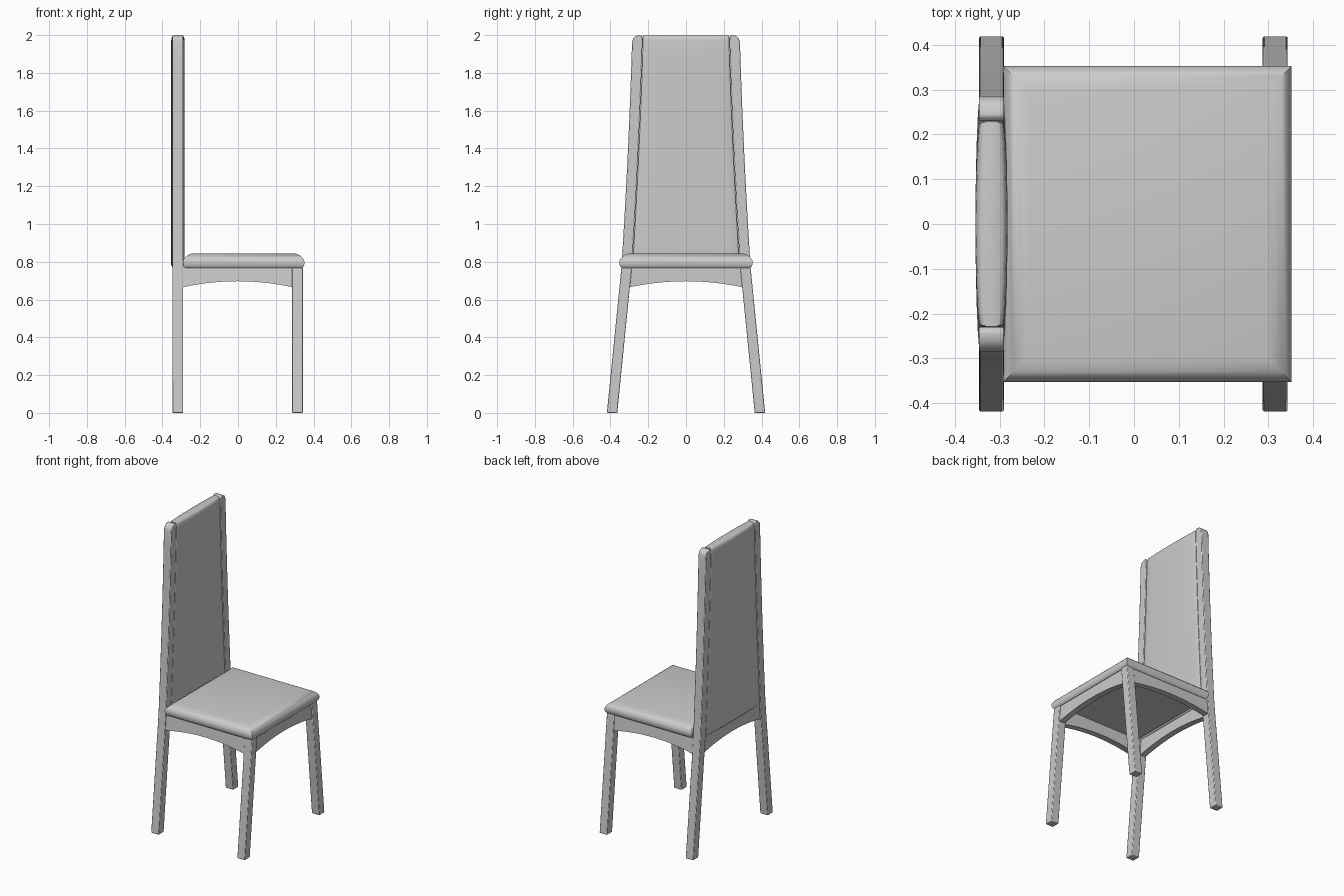
import bpy, bmesh, math

if "Cube" in bpy.data.objects:
    bpy.data.objects.remove(bpy.data.objects["Cube"])


def make(name, verts, faces, bevel=0.0, mirror=False, angle=35):
    me = bpy.data.meshes.new(name)
    me.from_pydata(verts, [], faces)
    bm = bmesh.new()
    bm.from_mesh(me)
    bmesh.ops.recalc_face_normals(bm, faces=bm.faces)
    bm.to_mesh(me)
    bm.free()
    ob = bpy.data.objects.new(name, me)
    bpy.context.collection.objects.link(ob)
    bpy.ops.object.select_all(action='DESELECT')
    ob.select_set(True)
    bpy.context.view_layer.objects.active = ob
    if bevel:
        m = ob.modifiers.new("bevel", 'BEVEL')
        m.width, m.segments, m.limit_method = bevel, 2, 'ANGLE'
        m.angle_limit = math.radians(40)
    if mirror:
        m = ob.modifiers.new("mirror", 'MIRROR')
        m.use_axis = (False, True, False)
        m.use_mirror_merge = False
    bpy.ops.object.shade_smooth_by_angle(angle=math.radians(angle))
    return ob


def loft(name, rings, **kw):
    n = len(rings[0])
    verts = [v for r in rings for v in r]
    faces = [(k * n + i, k * n + (i + 1) % n, (k + 1) * n + (i + 1) % n, (k + 1) * n + i)
             for k in range(len(rings) - 1) for i in range(n)]
    faces += [tuple(range(n)), tuple(range(len(verts) - n, len(verts)))]
    return make(name, verts, faces, **kw)


# Centre line of the splayed legs and posts: straight below the seat, curved above
def post_y(z):
    if z <= 0.77:
        return 0.3915 - 0.1 * z
    t = (z - 0.77) / 1.23
    return 0.3145 - 0.079 * t + 0.0215 * t * t


W = 0.0275

# Back posts, one piece from floor to rounded top
zs = [0, 0.4, 0.77] + [0.77 + 0.119 * i for i in range(1, 11)]
inner = [(post_y(z) - W, z) for z in zs] + [(post_y(2) - W, 1.99), (post_y(2) - W + 0.01, 2.0)]
r = 0.038
arc = [(post_y(2) + W - r + r * math.sin(a), 2.0 - r + r * math.cos(a))
       for a in [math.pi / 2 * i / 6 for i in range(6)]]
outer = arc + [(post_y(z) + W, z) for z in reversed(zs)]
prof = inner + outer
loft("back_post", [[(x, y, z) for y, z in prof] for x in (-0.346, -0.290)],
     bevel=0.004, mirror=True)

# Front legs
loft("front_leg", [[(x, post_y(z) + s * W, z) for x, s in
                    ((0.287, -1), (0.343, -1), (0.343, 1), (0.287, 1))]
                   for z in (0, 0.77)], bevel=0.004, mirror=True)

# Arched aprons between the legs
N = 16
arch = [(-1 + 2 * i / N, 0.697 - 0.032 * (-1 + 2 * i / N) ** 2) for i in range(N + 1)]
outline = arch + [(1, 0.78), (-1, 0.78)]
loft("side_apron", [[(-0.0015 + 0.292 * u, post_y(z) + d, z) for u, z in outline]
                    for d in (-0.018, 0.022)], mirror=True)
for name, x0 in (("front_apron", 0.295), ("rear_apron", -0.338)):
    loft(name, [[(x, u * (post_y(z) - W + 0.003), z) for u, z in outline]
                for x in (x0, x0 + 0.04)])

# Padded seat with rounded rim
rim = [(0.014, 0.766), (0.005, 0.774), (0.001, 0.786), (0, 0.80), (0.003, 0.811),
       (0.011, 0.822), (0.023, 0.833), (0.038, 0.841), (0.055, 0.845)]
loft("seat", [[(-0.292 + d, -0.353 + d, z), (0.352 - d, -0.353 + d, z),
               (0.352 - d, 0.353 - d, z), (-0.292 + d, 0.353 - d, z)]
              for d, z in rim], angle=40)

# Padded back panel, bulging in the middle and rounded at its rim
half = [(-1, 0.019), (-0.99, 0.025), (-0.96, 0.028), (-0.85, 0.0305), (-0.6, 0.0335),
        (-0.3, 0.0352), (0, 0.036)]
across = half + [(-t, h) for t, h in reversed(half[:-1])]
levels = [(0.766, 0.6), (0.772, 0.85), (0.785, 1)] + \
         [(0.785 + 0.1 * i, 1) for i in range(1, 12)] + \
         [(1.97, 1), (1.985, 0.93), (1.994, 0.8), (1.998, 0.6)]
rings = []
for z, k in levels:
    w = post_y(z) - W - 0.001
    rings.append([(-0.318 + h * k, t * w, z) for t, h in across] +
                 [(-0.318 - h * k, t * w, z) for t, h in reversed(across)])
loft("back_panel", rings, angle=40)
